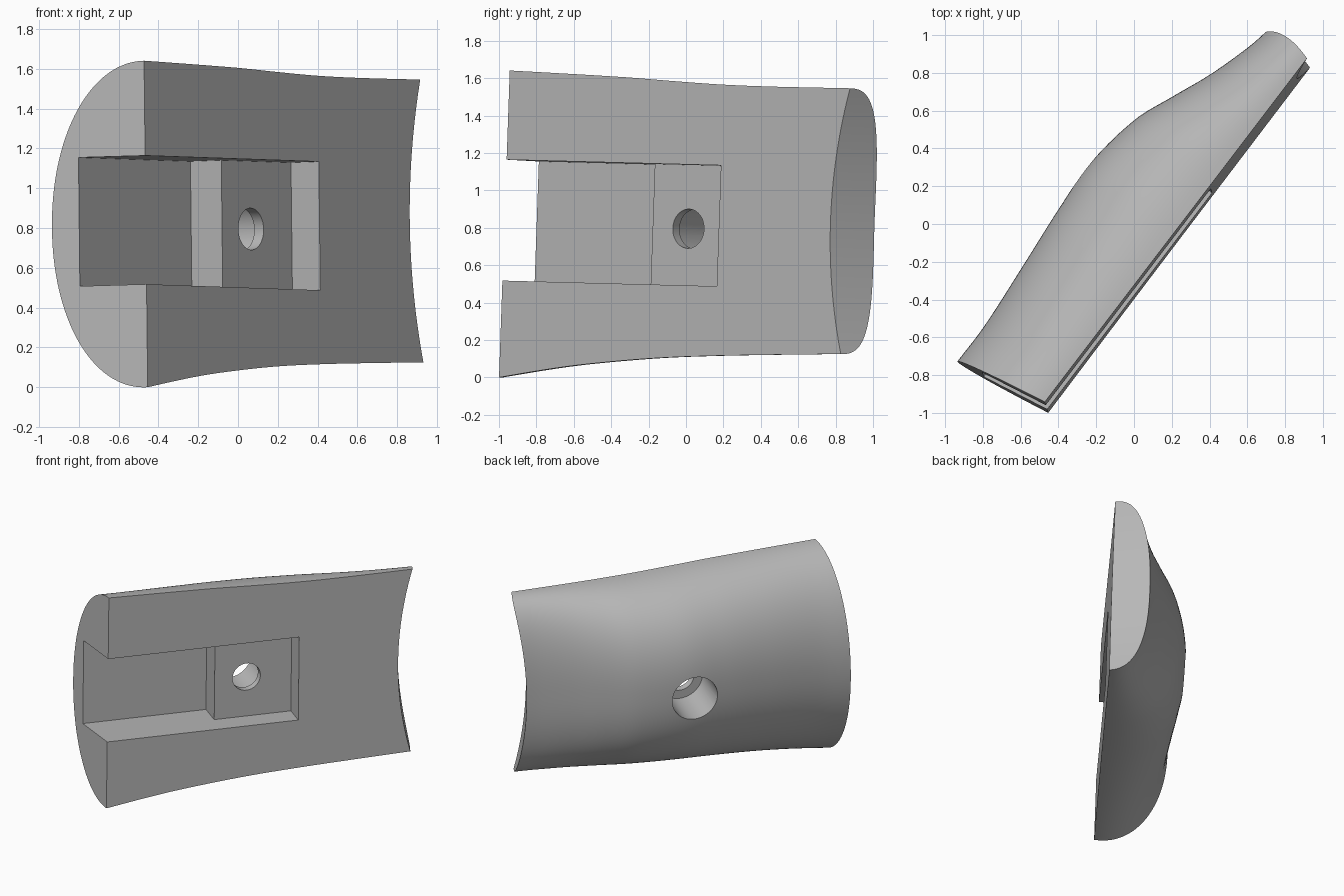
import bpy, bmesh, math
from mathutils import Matrix, Vector

if "Cube" in bpy.data.objects:
    bpy.data.objects.remove(bpy.data.objects["Cube"], do_unlink=True)

# Local frame: x along the length, y into the depth, z up the flat face
length_dir = Vector((0.6056, 0.7958, 0))
face_normal = Vector((0.7958, -0.6056, 0))
up = (Vector((0, 0, 1)) + 0.021 * length_dir - 0.03 * face_normal).normalized()
depth_dir = (-face_normal - 0.03 * Vector((0, 0, 1))).normalized()
length_dir = depth_dir.cross(up).normalized()
frame = Matrix((length_dir, depth_dir, up)).transposed().to_4x4()
frame.translation = -0.244 * depth_dir


def curve(points, x):
    """Smooth interpolation through a few (x, y) points."""
    n = len(points)
    i = max(k for k in range(n - 1) if k == 0 or points[k][0] <= x)

    def slope(k):
        a, b = points[max(k - 1, 0)], points[min(k + 1, n - 1)]
        return (b[1] - a[1]) / (b[0] - a[0])
    (x0, y0), (x1, y1) = points[i], points[i + 1]
    d = x1 - x0
    s = (x - x0) / d
    return (y0 * (1 + 2 * s) * (1 - s) ** 2 + y1 * s * s * (3 - 2 * s)
            + d * slope(i) * s * (1 - s) ** 2 + d * slope(i + 1) * s * s * (s - 1))


BOTTOM = [(-1.17, -0.05), (-1.07, -0.03), (-0.64, 0.035), (-0.31, 0.071),
          (0.02, 0.098), (0.35, 0.115), (0.68, 0.127), (1.24, 0.144)]
TOP = [(-1.17, 1.613), (-1.07, 1.612), (-0.31, 1.593), (0.02, 1.579),
       (0.35, 1.567), (0.68, 1.563), (1.24, 1.565)]
DEPTH = [(-1.17, 0.523), (-0.93, 0.522), (-0.55, 0.552), (-0.2, 0.583), (0.1, 0.597),
         (0.43, 0.547), (0.65, 0.46), (0.86, 0.374), (1.1, 0.30), (1.24, 0.272)]


def surface_point(s, t, domed):
    """s runs along the length, t from -1 (bottom) to 1 (top)."""
    x, depth = -1.07 + 2.2 * s, 0
    for _ in range(6):
        if domed:
            e = 2.05 + 0.45 * s
            depth = curve(DEPTH, x) * max(0, 1 - abs(t) ** e) ** (1 / e)
        x = (1 - s) * (-1.07 - 0.177 * depth) + s * (1.12 + 0.1 * t * t + 0.3 * depth)
    low, high = curve(BOTTOM, x), curve(TOP, x)
    return Vector((x, depth, (low + high) / 2 + (high - low) / 2 * t))


def add_object(name, bm):
    bmesh.ops.recalc_face_normals(bm, faces=bm.faces[:])
    mesh = bpy.data.meshes.new(name)
    bm.to_mesh(mesh)
    bm.free()
    obj = bpy.data.objects.new(name, mesh)
    bpy.context.collection.objects.link(obj)
    obj.matrix_world = frame
    return obj


# Domed body with a flat front, a slanted flat end and a hollowed end
ROWS, COLS = 56, 72
bm = bmesh.new()
ts = [math.cos(math.pi * j / COLS) for j in range(COLS + 1)]
dome = [[bm.verts.new(surface_point(i / ROWS, t, True)) for t in ts] for i in range(ROWS + 1)]
for a, b in zip(dome, dome[1:]):
    for j in range(COLS):
        bm.faces.new((a[j], a[j + 1], b[j + 1], b[j]))
rim = dome[-1]
edge = [rim[0]] + [bm.verts.new(surface_point(1, t, False)) for t in ts[1:-1]] + [rim[-1]]
for j in range(COLS):
    quad = [rim[j], rim[j + 1], edge[j + 1], edge[j]]
    bm.faces.new(list(dict.fromkeys(quad)))
bm.faces.new(dome[0])
bm.faces.new([r[0] for r in dome] + edge[1:-1] + [r[-1] for r in reversed(dome)])
body = add_object("grip_body", bm)

# Stepped slot cutter, open at the slanted end
bm = bmesh.new()
outline = [(-1.5, -0.2), (0.371, -0.2), (0.371, 0.176), (-0.207, 0.176),
           (-0.207, 0.371), (-1.5, 0.371)]
base = bm.faces.new([bm.verts.new((x, y, 0.488)) for x, y in outline])
extruded = bmesh.ops.extrude_face_region(bm, geom=[base])["geom"]
bmesh.ops.translate(bm, vec=(0, 0, 0.647),
                    verts=[v for v in extruded if isinstance(v, bmesh.types.BMVert)])
cutters = [add_object("slot_cutter", bm)]

# Screw hole with a wider bore from the domed side
for name, radius, start, end in (("hole_cutter", 0.105, 0.1, 0.3),
                                 ("bore_cutter", 0.17, 0.235, 0.9)):
    bm = bmesh.new()
    place = Matrix.Translation((0.033, (start + end) / 2, 0.794)) @ Matrix.Rotation(math.pi / 2, 4, 'X')
    bmesh.ops.create_cone(bm, cap_ends=True, segments=48, radius1=radius, radius2=radius,
                          depth=end - start, matrix=place)
    cutters.append(add_object(name, bm))

bpy.ops.object.select_all(action='DESELECT')
bpy.context.view_layer.objects.active = body
body.select_set(True)
for cutter in cutters:
    mod = body.modifiers.new(cutter.name, 'BOOLEAN')
    mod.operation = 'DIFFERENCE'
    mod.solver = 'EXACT'
    mod.object = cutter
    bpy.ops.object.modifier_apply(modifier=mod.name)
    bpy.data.objects.remove(cutter, do_unlink=True)
bpy.ops.object.shade_smooth_by_angle(angle=math.radians(32))

# Plain grey material
grey = bpy.data.materials.new("plain_grey")
grey.use_nodes = True
color = (0.48, 0.48, 0.48, 1)
grey.diffuse_color = color
grey.node_tree.nodes["Principled BSDF"].inputs["Base Color"].default_value = color
body.data.materials.clear()
body.data.materials.append(grey)
